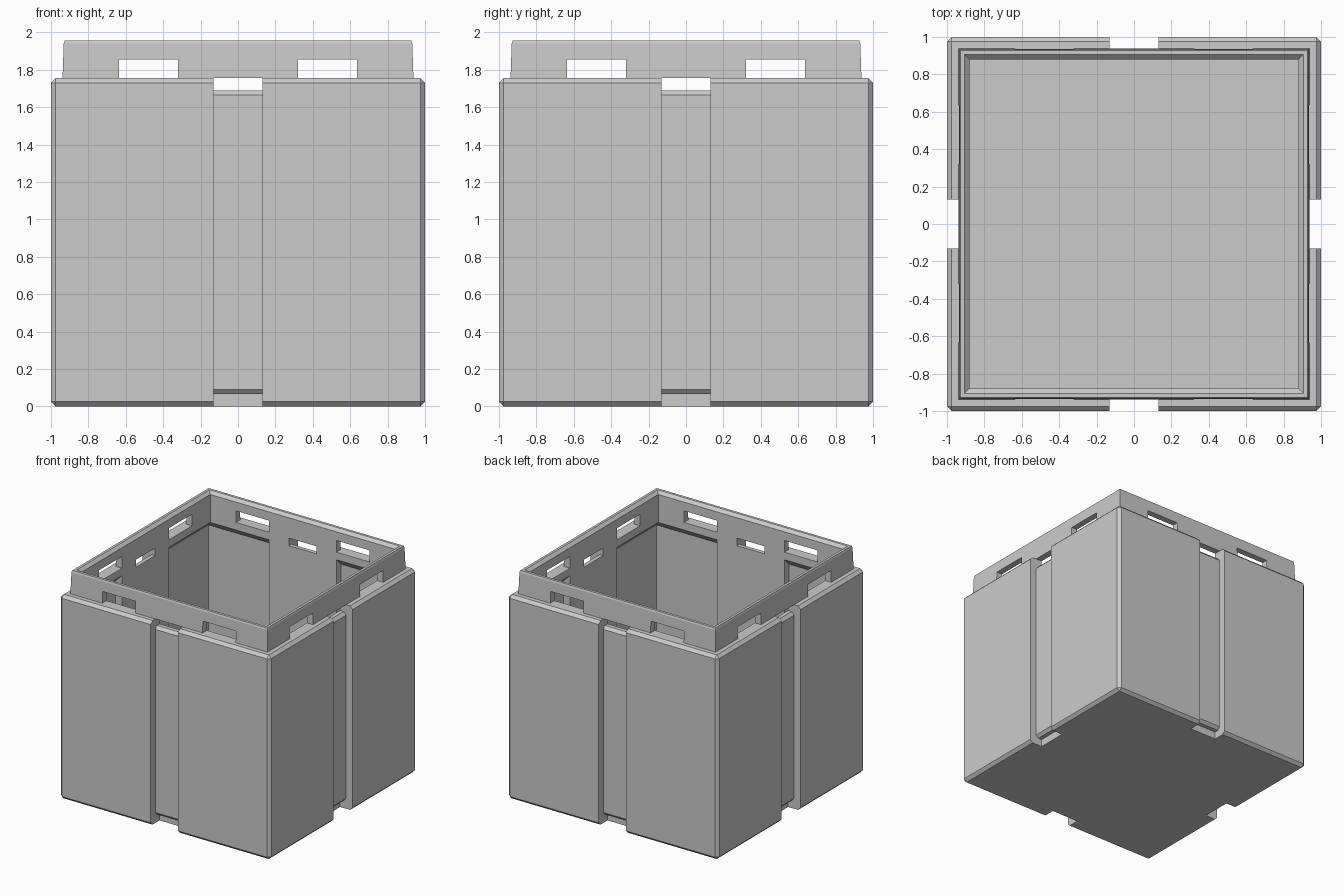
import bpy, bmesh, math
from mathutils import Matrix

cube = bpy.data.objects.get("Cube")
if cube:
    bpy.data.objects.remove(cube, do_unlink=True)

WALL_IN, POCKET, FLOOR = 0.88, 0.94, 0.125
CHANNEL, PILLAR = 0.13, 0.32
SHOULDER, TOP = 1.755, 1.955

grey = bpy.data.materials.new("light_grey")
grey.use_nodes = True
colour = (0.6, 0.6, 0.6, 1)
grey.diffuse_color = colour
grey.node_tree.nodes["Principled BSDF"].inputs["Base Color"].default_value = colour


def finish(name, bm):
    bmesh.ops.recalc_face_normals(bm, faces=bm.faces)
    mesh = bpy.data.meshes.new(name)
    bm.to_mesh(mesh)
    bm.free()
    mesh.materials.append(grey)
    ob = bpy.data.objects.new(name, mesh)
    bpy.context.collection.objects.link(ob)
    return ob


def loft(name, rings):
    """Solid through rectangles given as (low, high, z), square in plan."""
    bm = bmesh.new()
    loops = [[bm.verts.new(p) for p in ((a, a, z), (b, a, z), (b, b, z), (a, b, z))]
             for a, b, z in rings]
    for lo, hi in zip(loops, loops[1:]):
        for i in range(4):
            j = (i + 1) % 4
            bm.faces.new((lo[i], lo[j], hi[j], hi[i]))
    bm.faces.new(loops[0])
    bm.faces.new(loops[-1])
    return finish(name, bm)


def extrude(name, profile, x0, x1):
    """Solid from an (outward distance, z) outline, extruded along the front wall."""
    bm = bmesh.new()
    face = bm.faces.new([bm.verts.new((x0, -r, z)) for r, z in profile])
    new = bmesh.ops.extrude_face_region(bm, geom=[face])["geom"]
    moved = [v for v in new if isinstance(v, bmesh.types.BMVert)]
    bmesh.ops.translate(bm, verts=moved, vec=(x1 - x0, 0, 0))
    return finish(name, bm)


def combine(target, tool, operation):
    mod = target.modifiers.new("cut", 'BOOLEAN')
    mod.operation, mod.object, mod.solver = operation, tool, 'EXACT'
    bpy.context.view_layer.objects.active = target
    bpy.ops.object.modifier_apply(modifier=mod.name)
    bpy.data.objects.remove(tool, do_unlink=True)


def cut_all_round(target, make):
    for k in range(4):
        tool = make()
        tool.data.transform(Matrix.Rotation(k * math.pi / 2, 4, 'Z'))
        combine(target, tool, 'DIFFERENCE')


# Outer block with chamfered edges
crate = loft("crate", [(-1, 1, 0), (-1, 1, SHOULDER)])
bevel = crate.modifiers.new("chamfer", 'BEVEL')
bevel.width, bevel.segments = 0.025, 1
bpy.context.view_layer.objects.active = crate
bpy.ops.object.modifier_apply(modifier=bevel.name)

# Slightly tapered stacking rim
rim = loft("rim", [(-h, h, z) for h, z in
                   ((0.938, 1.5), (0.938, SHOULDER), (0.932, 1.94), (0.927, TOP))])
combine(crate, rim, 'UNION')

# Main cavity, widening at the lip
cavity = loft("cavity", [(-h, h, z) for h, z in
                         ((WALL_IN, FLOOR), (WALL_IN, 1.93), (0.93, 1.98))])
combine(crate, cavity, 'DIFFERENCE')

# Corner pockets behind the rim, with sloping ceilings
cut_all_round(crate, lambda: loft("pocket", [
    (PILLAR, POCKET, FLOOR), (PILLAR, POCKET, 1.63), (PILLAR, WALL_IN, 1.69)]))

# Strap channel with a slot at the top and a notch in the base
channel = [(1.1, -0.1), (WALL_IN, -0.1), (WALL_IN, 0.065), (0.915, 0.065),
           (0.938, 0.09), (0.938, 1.665), (0.915, 1.69), (0.8, 1.69),
           (0.8, SHOULDER), (1.1, SHOULDER)]
cut_all_round(crate, lambda: extrude("channel", channel, -CHANNEL, CHANNEL))

# Pairs of windows in the rim
window = [(0.8, SHOULDER), (1, SHOULDER), (1, 1.855), (0.8, 1.855)]
for x0, x1 in ((-0.635, -0.32), (0.32, 0.635)):
    cut_all_round(crate, lambda: extrude("window", window, x0, x1))
